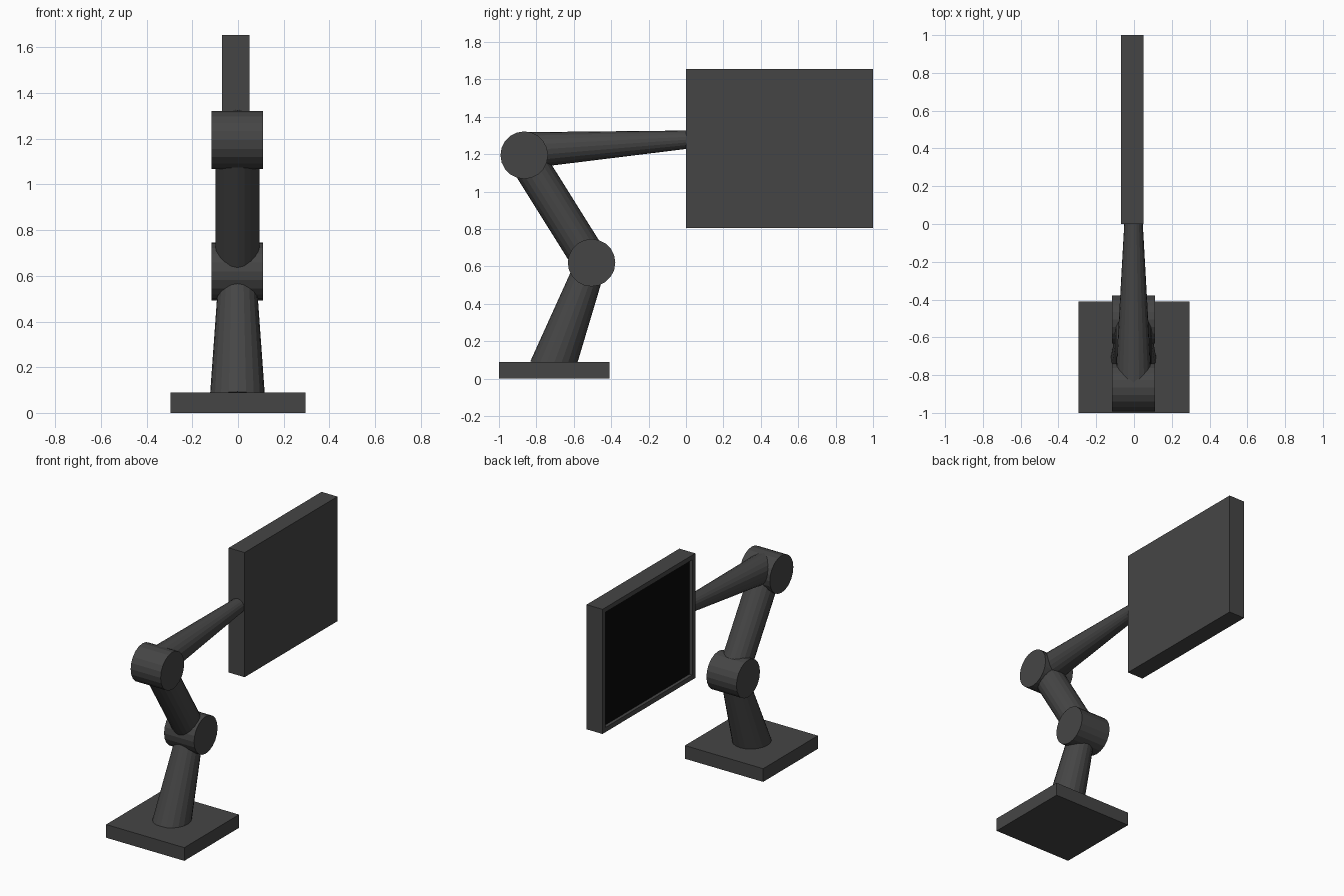
import bpy, bmesh
from mathutils import Vector

if "Cube" in bpy.data.objects:
    bpy.data.objects.remove(bpy.data.objects["Cube"])

CX = -0.0025      # shared centre line of the arm
SIDES = 20


def material(name, v):
    m = bpy.data.materials.new(name)
    m.diffuse_color = (v, v, v, 1)
    m.use_nodes = True
    m.node_tree.nodes["Principled BSDF"].inputs["Base Color"].default_value = m.diffuse_color
    return m


body = material("dark_grey", 0.06)
black = material("black_glass", 0.003)


def finish(name, bm, mats=(body,)):
    bmesh.ops.recalc_face_normals(bm, faces=bm.faces)
    mesh = bpy.data.meshes.new(name)
    bm.to_mesh(mesh)
    bm.free()
    for m in mats:
        mesh.materials.append(m)
    ob = bpy.data.objects.new(name, mesh)
    bpy.context.collection.objects.link(ob)
    return ob


def box(lo, hi):
    bm = bmesh.new()
    bmesh.ops.create_cube(bm, size=1)
    lo, hi = Vector(lo), Vector(hi)
    for v in bm.verts:
        v.co = (lo + hi) / 2 + v.co * (hi - lo)
    return bm


def rod(name, a, b, r1, r2):
    """Flat-sided, capped cone from point a to point b."""
    a, b = Vector(a), Vector(b)
    bm = bmesh.new()
    bmesh.ops.create_cone(bm, cap_ends=True, segments=SIDES,
                          radius1=r1, radius2=r2, depth=(b - a).length)
    rot = (b - a).to_track_quat('Z', 'Y')
    for v in bm.verts:
        v.co = rot @ v.co + (a + b) / 2
    return finish(name, bm)


# Base plate
finish("base_plate", box((-0.295, -1, 0), (0.295, -0.41, 0.09)))

# Joint barrels, lying along x
elbow, shoulder = (-0.505, 0.62), (-0.865, 1.195)
for name, (y, z) in (("lower_joint", elbow), ("upper_joint", shoulder)):
    rod(name, (CX - 0.113, y, z), (CX + 0.113, y, z), 0.127, 0.127)

# Arm segments
rod("lower_arm", (CX, -0.718, 0.05), (CX, *elbow), 0.122, 0.081)
rod("middle_arm", (CX, *elbow), (CX, *shoulder), 0.097, 0.097)
rod("upper_arm", (CX, -0.865, 1.22), (CX, 0.02, 1.279), 0.098, 0.048)

# Monitor with a recessed black panel on its -x face
bm = box((-0.07, 0, 0.805), (0.05, 1, 1.655))
bm.normal_update()
face = min(bm.faces, key=lambda f: f.calc_center_median().x)
bmesh.ops.inset_region(bm, faces=[face], thickness=0.045)
panel = bmesh.ops.extrude_discrete_faces(bm, faces=[face])["faces"][0]
for v in panel.verts:
    v.co.x += 0.022
panel.material_index = 1
finish("monitor", bm, (body, black))
